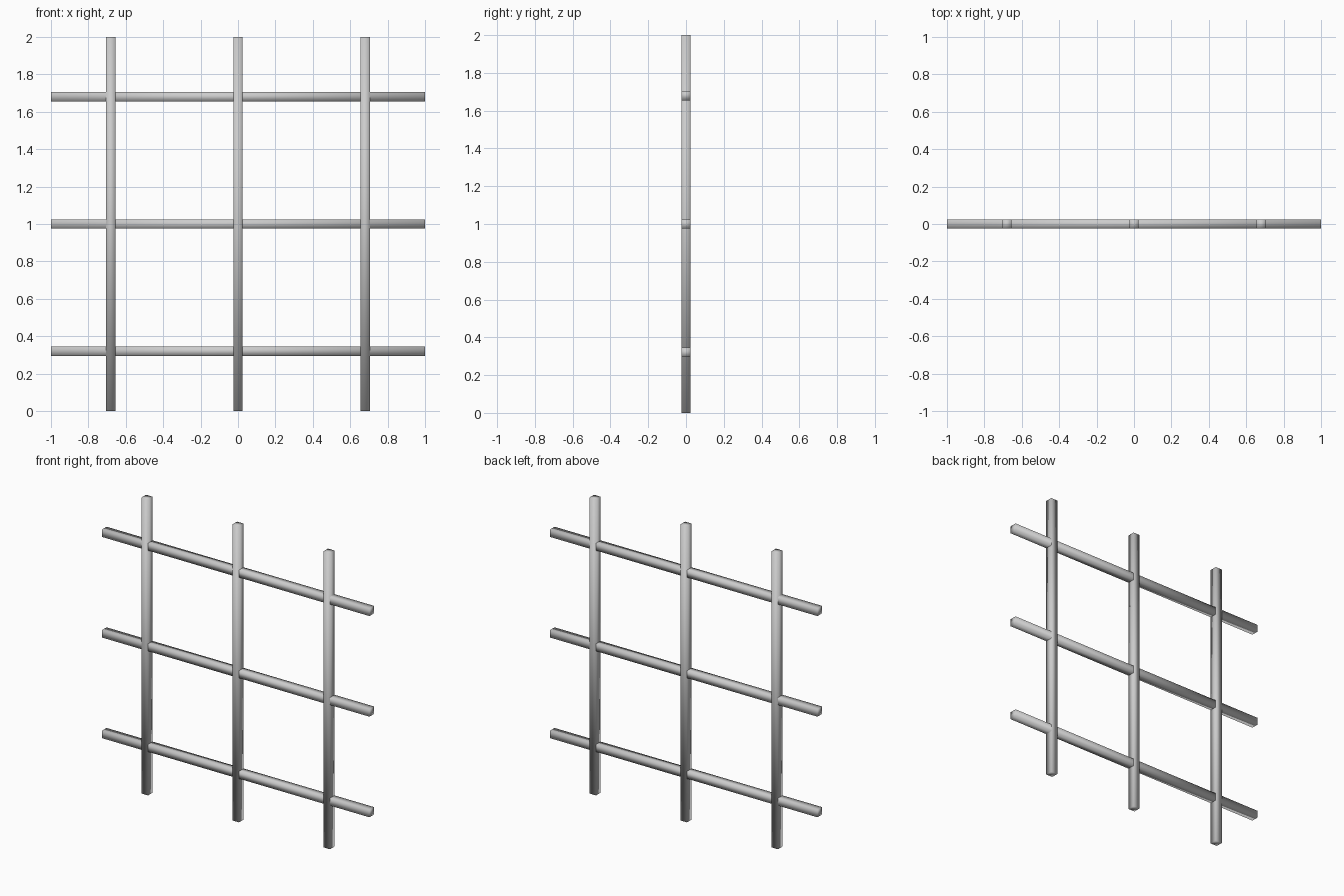
import bpy

if "Cube" in bpy.data.objects:
    bpy.data.objects.remove(bpy.data.objects["Cube"])

BAR = 0.05       # square bar thickness
LENGTH = 2.0
SPACING = 0.68


def bar(name, location, size):
    bpy.ops.mesh.primitive_cube_add(size=1, location=location)
    ob = bpy.context.object
    ob.name = name
    ob.scale = size
    bpy.ops.object.transform_apply(location=False, rotation=False, scale=True)
    # the bars are softly shaded all round, edges included
    bpy.ops.object.shade_smooth()
    return ob


for i in (-1, 0, 1):
    # upright bars
    bar(f"vertical_bar_{i + 2}", (i * SPACING, 0, 1), (BAR, BAR, LENGTH))
    # cross bars, a hair thinner so the uprights stay visible at crossings
    bar(f"horizontal_bar_{i + 2}", (0, 0, 1 + i * SPACING),
        (LENGTH, BAR - 0.0006, BAR))
